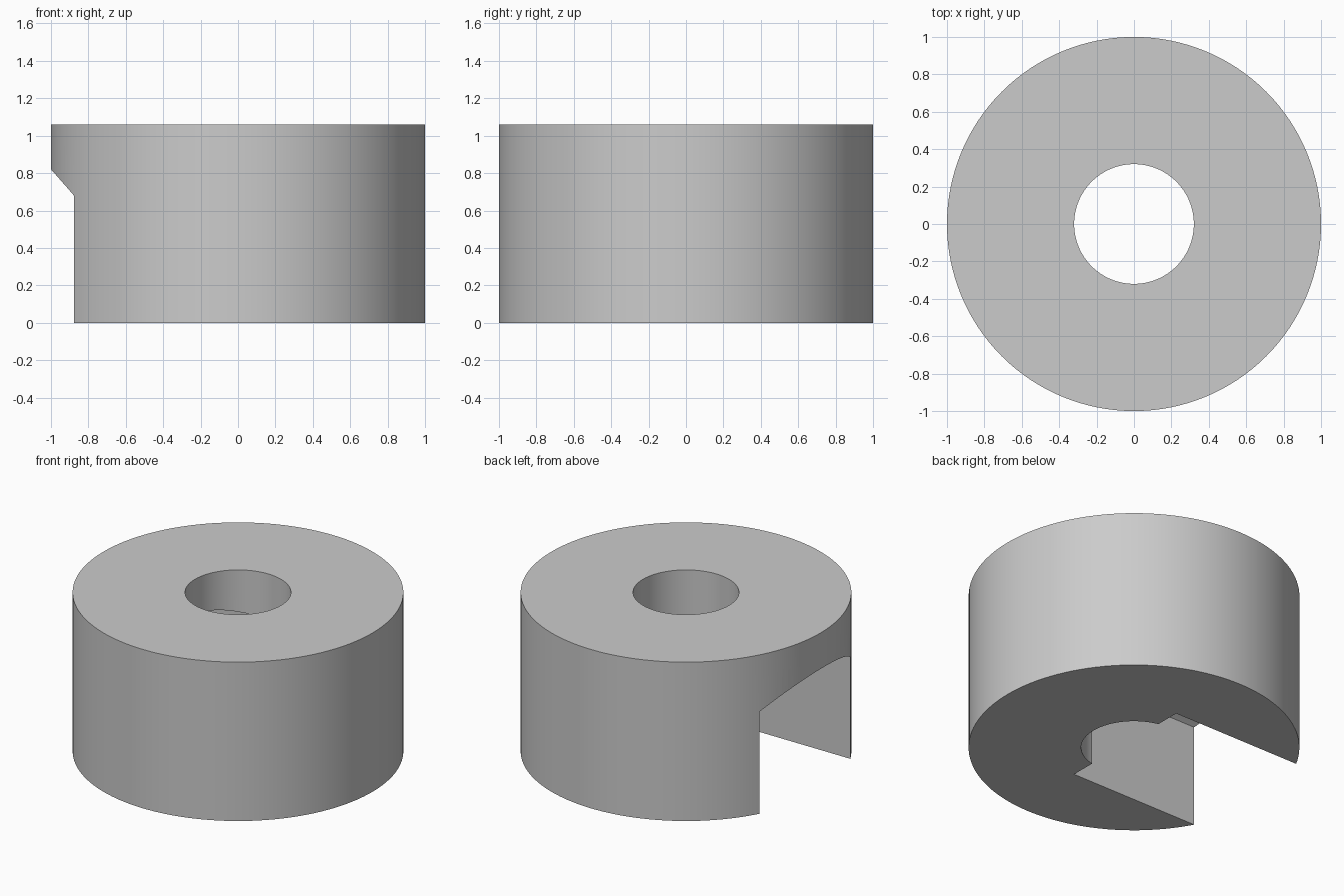
import bpy, bmesh, math

if "Cube" in bpy.data.objects:
    bpy.data.objects.remove(bpy.data.objects["Cube"])

HEIGHT, BORE_R = 1.06, 0.32
SLOT_W, SLOT_SPRING, SLOT_TOP, SLOT_END = 0.48, 0.68, 0.82, 0.07

grey = bpy.data.materials.new("light_grey")
grey.diffuse_color = (0.6, 0.6, 0.6, 1)
grey.use_nodes = True
grey.node_tree.nodes["Principled BSDF"].inputs["Base Color"].default_value = grey.diffuse_color


def prism(name, profile, offset):
    """Closed profile of 3D points extruded along offset."""
    bm = bmesh.new()
    face = bm.faces.new([bm.verts.new(p) for p in profile])
    new = bmesh.ops.extrude_face_region(bm, geom=[face])["geom"]
    bmesh.ops.translate(bm, vec=offset,
                        verts=[g for g in new if isinstance(g, bmesh.types.BMVert)])
    bmesh.ops.recalc_face_normals(bm, faces=bm.faces)
    mesh = bpy.data.meshes.new(name)
    bm.to_mesh(mesh)
    bm.free()
    mesh.materials.append(grey)
    obj = bpy.data.objects.new(name, mesh)
    bpy.context.collection.objects.link(obj)
    return obj


def circle(radius, z, sides=128):
    return [(radius * math.cos(math.tau * i / sides),
             radius * math.sin(math.tau * i / sides), z) for i in range(sides)]


# Round body and the through bore
body = prism("slotted_collar", circle(1, 0), (0, 0, HEIGHT))
bore = prism("bore_cutter", circle(BORE_R, -0.2), (0, 0, HEIGHT + 0.4))

# Slot open to the left and below, with a shallow arched roof
rise = SLOT_TOP - SLOT_SPRING
arch_r = (SLOT_W ** 2 + rise ** 2) / (2 * rise)
half = math.asin(SLOT_W / arch_r)
steps = 24
profile = [(-1.3, -SLOT_W, -0.2)]
for i in range(steps + 1):
    a = half * (2 * i / steps - 1)
    profile.append((-1.3, arch_r * math.sin(a), SLOT_TOP - arch_r * (1 - math.cos(a))))
profile.append((-1.3, SLOT_W, -0.2))
slot = prism("slot_cutter", profile, (1.3 + SLOT_END, 0, 0))

# Cut both openings
bpy.context.view_layer.objects.active = body
body.select_set(True)
for cutter in (bore, slot):
    cutter.hide_render = True
    mod = body.modifiers.new("cut", "BOOLEAN")
    mod.operation = "DIFFERENCE"
    mod.solver = "EXACT"
    mod.object = cutter
    bpy.ops.object.modifier_apply(modifier=mod.name)
    bpy.data.objects.remove(cutter)

bpy.ops.object.shade_smooth_by_angle(angle=math.radians(30))
